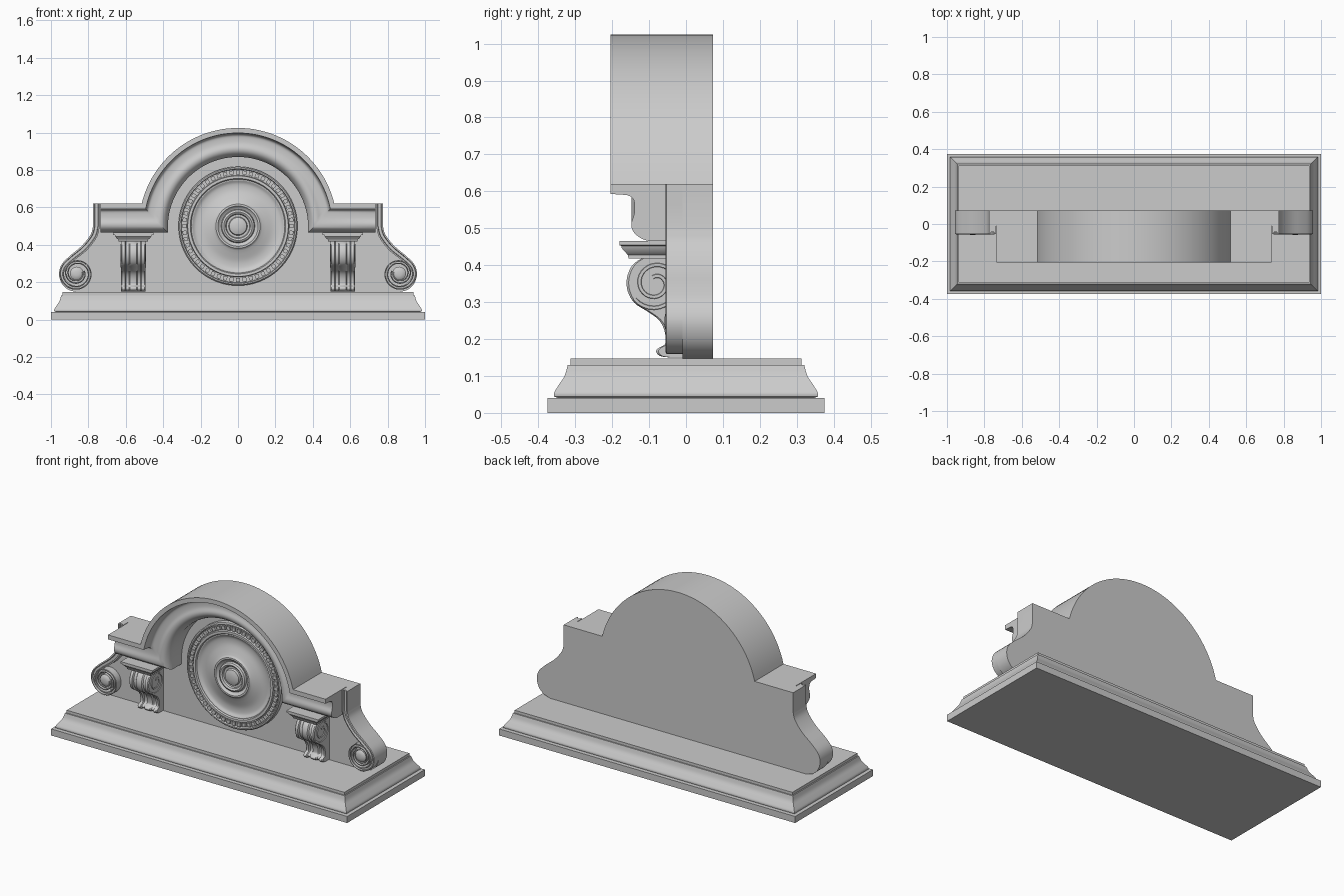
import bpy, bmesh
from math import sin, cos, pi, asin
from mathutils import Vector, Matrix

if "Cube" in bpy.data.objects:
    bpy.data.objects.remove(bpy.data.objects["Cube"])


def finish(name, bm, mirror=False, angle=35):
    bmesh.ops.recalc_face_normals(bm, faces=bm.faces)
    me = bpy.data.meshes.new(name)
    bm.to_mesh(me)
    bm.free()
    ob = bpy.data.objects.new(name, me)
    bpy.context.collection.objects.link(ob)
    if mirror:
        ob.modifiers.new("mirror", 'MIRROR').use_mirror_merge = False
    bpy.ops.object.select_all(action='DESELECT')
    ob.select_set(True)
    bpy.context.view_layer.objects.active = ob
    bpy.ops.object.shade_smooth_by_angle(angle=angle * pi / 180)
    return ob


def add_loft(bm, rings):
    """Skin closed rings of equal length and cap both ends."""
    vs = [[bm.verts.new(p) for p in r] for r in rings]
    n = len(vs[0])
    for a, b in zip(vs, vs[1:]):
        for i in range(n):
            j = (i + 1) % n
            bm.faces.new((a[i], a[j], b[j], b[i]))
    bm.faces.new(vs[0])
    bm.faces.new(vs[-1])


def loft(name, rings, mirror=False, angle=35):
    bm = bmesh.new()
    add_loft(bm, rings)
    return finish(name, bm, mirror, angle)


def smooth(pts, n=6):
    """Catmull-Rom curve through 2D points."""
    p = [Vector(q) for q in pts]
    p = [2 * p[0] - p[1]] + p + [2 * p[-1] - p[-2]]
    out = []
    for i in range(1, len(p) - 2):
        a, b, c, d = p[i - 1:i + 3]
        for k in range(n):
            t = k / n
            out.append(0.5 * (2 * b + (c - a) * t + (2 * a - 5 * b + 4 * c - d) * t * t
                              + (3 * b - a - 3 * c + d) * t ** 3))
    return out + [p[-2]]


def rect(x0, x1, y0, y1, z):
    return [(x0, y0, z), (x1, y0, z), (x1, y1, z), (x0, y1, z)]


FACE, BACK, TOP = -0.01, 0.073, 0.62
AZ, AR = 0.495, 0.53          # arch centre height and radius

# Stepped base with a cyma moulding
cyma = smooth([(.018, .044), (.018, .055), (.03, .075), (.046, .1), (.055, .13)], 4)
base = [(0, 0), (0, .04), (.03, .04)] + [tuple(p) for p in cyma] + [(.062, .13), (.062, .147)]
loft("base", [rect(i - 1, 1 - i, i - .375, .375 - i, z) for i, z in base], angle=25)

# Back panel: arch, shoulders and curved sides in one outline
side = smooth([(.775, .5), (.788, .455), (.835, .395), (.9, .34), (.943, .295), (.957, .245),
               (.943, .195), (.91, .162), (.865, .147)], 5)
a0 = asin((TOP - AZ) / AR)
arc = [(AR * cos(a0 + (pi / 2 - a0) * k / 24), AZ + AR * sin(a0 + (pi / 2 - a0) * k / 24))
       for k in range(25)]
half = [tuple(p) for p in reversed(side)] + [(.775, TOP)] + arc
outline = half + [(-x, z) for x, z in reversed(half[:-1])]
loft("back_panel", [[(x, y, z) for x, z in outline] for y in (FACE, BACK)])

# Cornice: one profile (drop from the top edge, y) swept along shoulders and arch
curve = smooth([(.03, -.16), (.037, -.146), (.05, -.14), (.08, -.14), (.108, -.148),
                (.13, -.142), (.147, -.122), (.155, -.1)], 4)
profile = [(0, FACE), (0, -.205), (.027, -.205)] + [tuple(p) for p in curve] + [(.155, FACE)]


def cornice_point(k, n, d, y):
    if k in (0, n):
        return (-.735 if k == 0 else .735, y, TOP - d)
    r = AR - d
    a = asin((TOP - d - AZ) / r)
    t = pi - a - (pi - 2 * a) * (k - 1) / (n - 2)
    return (r * cos(t), y, AZ + r * sin(t))


loft("cornice", [[cornice_point(k, 50, d, y) for d, y in profile] for k in range(51)])

# Side scrolls: channelled band down the flank, winding into a volute
CX, CZ = .862, .247
outer = [Vector((.775, TOP)), Vector((.775, .56))] + side[:26]
for k in range(1, 57):
    t = k / 36
    r = .095 - .032 * t
    outer.append(Vector((CX + r * cos(-2 * pi * t), CZ + r * sin(-2 * pi * t))))
section = [(0, FACE), (0, -.053), (.22, -.055), (.3, -.043), (.7, -.043), (.78, -.055),
           (1, -.053), (1, FACE)]
rings = []
for i, p in enumerate(outer):
    t = (outer[min(i + 1, len(outer) - 1)] - outer[max(i - 1, 0)]).normalized()
    nrm = Vector((t.y, -t.x))
    w = .036 - .016 * min(1, max(0, (i - 12) / 25))
    rings.append([(p.x + nrm.x * w * s, y, p.y + nrm.y * w * s) for s, y in section])
loft("side_scroll", rings, True)


def ring_y(r, y, cx, cz, n):
    return [(cx + r * cos(2 * pi * k / n), y, cz + r * sin(2 * pi * k / n)) for k in range(n)]


loft("scroll_eye", [ring_y(r, y, CX, CZ, 24) for r, y in
                    [(.036, FACE), (.036, -.048), (.03, -.054), (.012, -.058)]], True)

# Round medallion with a beaded channel, dished ring and central boss
dish = smooth([(.245, -.04), (.225, -.03), (.19, -.03), (.15, -.042), (.125, -.052)], 4)
disc = [(.318, FACE), (.318, -.04), (.312, -.046), (.305, -.046), (.302, -.032), (.272, -.032),
        (.269, -.048), (.255, -.048), (.25, -.04)] + [tuple(p) for p in dish] + \
       [(.118, -.06), (.108, -.06), (.1, -.05), (.09, -.046), (.086, -.058), (.076, -.064),
        (.066, -.058), (.062, -.048), (.05, -.048), (.046, -.06), (.03, -.066), (.01, -.068)]
loft("medallion", [ring_y(r, y, 0, .5, 96) for r, y in disc], angle=30)
bm = bmesh.new()
for k in range(52):
    m = Matrix.Translation((0, 0, .5)) @ Matrix.Rotation(2 * pi * k / 52, 4, 'Y') @ \
        Matrix.Translation((.287, -.035, 0)) @ Matrix.Diagonal((.022, .02, .021, 1))
    bmesh.ops.create_cube(bm, size=1, matrix=m)
finish("medallion_beads", bm)

# Scrolled brackets: side profile (y, z) in fluted slices across the width
front = smooth([(-.115, .422), (-.145, .4), (-.16, .365), (-.158, .33), (-.14, .298),
                (-.105, .275), (-.075, .253), (-.06, .228), (-.055, .2), (-.058, .185),
                (-.074, .176), (-.081, .166), (-.07, .154), (-.045, .15)], 4)
BX = .56
bm = bmesh.new()
steps = [(-.065, .006), (-.06, 0), (-.044, 0), (-.04, .012), (-.024, .012), (-.018, .003), (0, 0),
         (.018, .003), (.024, .012), (.04, .012), (.044, 0), (.06, 0), (.065, .006)]
rings = []
for dx, inset in steps:
    rings.append([(BX + dx, FACE, .15), (BX + dx, FACE, .422)] +
                 [(BX + dx, min(p.x + inset, FACE - .005), p.y) for p in front])
add_loft(bm, rings)
finish("bracket", bm, True)

# Raised spiral on both cheeks of each bracket
bm = bmesh.new()
for s in (-1, 1):
    rings = []
    for k in range(49):
        t = k / 28
        r = .07 - .03 * t
        a = 2 * pi * t - pi / 2 * 1.6
        rings.append([(BX + s * (.063 + h), -.083 + (r + dr) * cos(a), .35 + (r + dr) * sin(a))
                      for dr, h in ((-.006, 0), (-.004, .006), (.004, .006), (.006, 0))])
    add_loft(bm, rings)
finish("bracket_spiral", bm, True)

# Moulded cap over each bracket
cap = [(.08, -.155, .418), (.08, -.158, .428), (.088, -.163, .434), (.097, -.174, .446),
       (.099, -.174, .452), (.107, -.18, .454), (.107, -.18, .466)]
loft("bracket_cap", [rect(BX - w, BX + w, y, FACE, z) for w, y, z in cap], True, 25)
